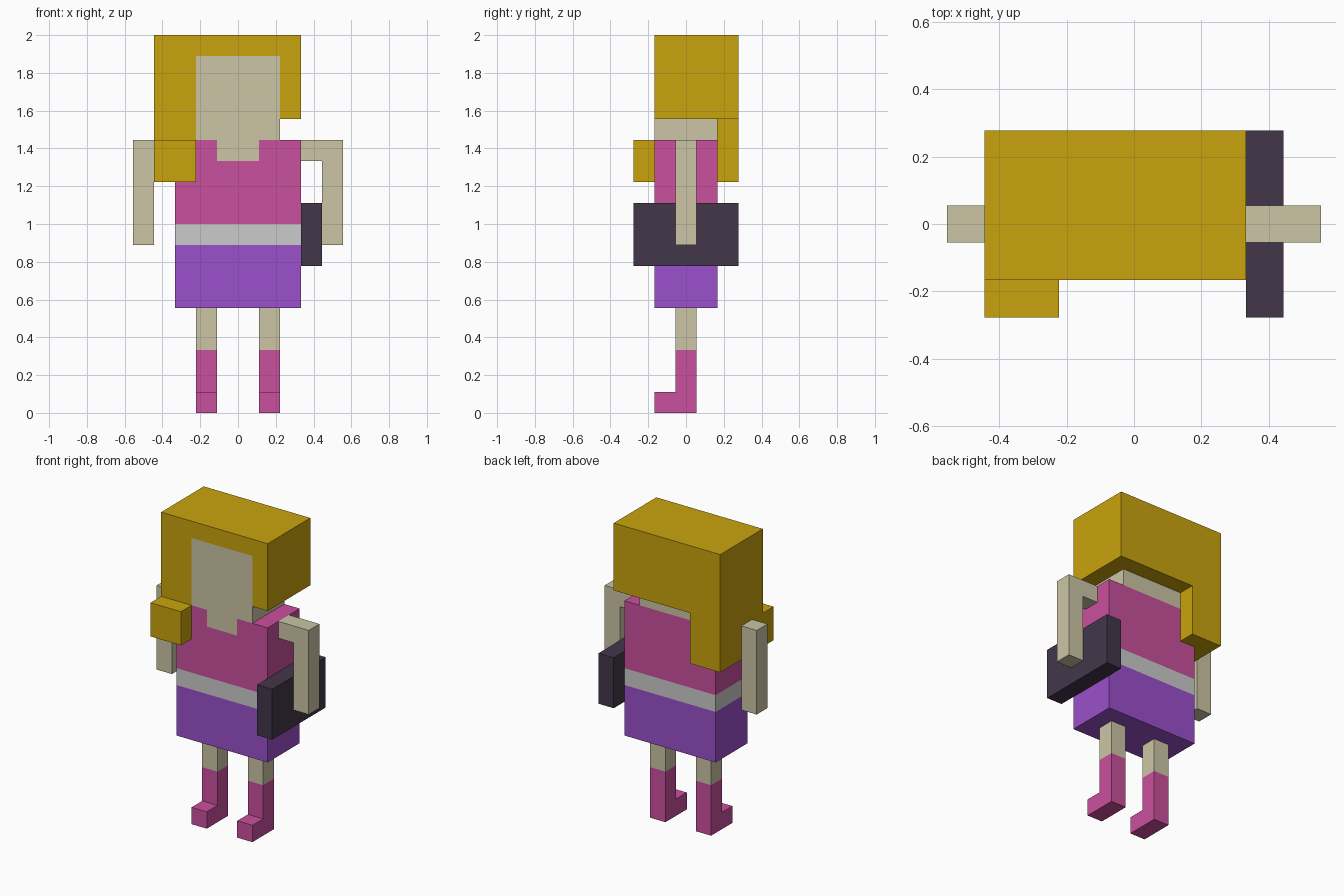
import bpy, bmesh, math
from mathutils import Vector

if "Cube" in bpy.data.objects:
    bpy.data.objects.remove(bpy.data.objects["Cube"])

U = 2 / 9  / 2          # one block; the figure is 18 blocks tall


def material(name, r, g, b):
    lin = [((c / 255 + 0.055) / 1.055) ** 2.4 if c > 10 else c / 255 / 12.92 for c in (r, g, b)]
    m = bpy.data.materials.new(name)
    m.diffuse_color = (*lin, 1)
    m.use_nodes = True
    m.node_tree.nodes["Principled BSDF"].inputs["Base Color"].default_value = m.diffuse_color
    return m


HAIR = material("golden hair", 202, 164, 14)
SKIN = material("skin", 203, 197, 165)
PINK = material("pink", 202, 80, 158)
GREY = material("light grey", 203, 203, 203)
PURPLE = material("purple", 155, 80, 204)
DARK = material("dark plum", 66, 54, 74)

DIRS = [Vector(d) for d in ((1, 0, 0), (-1, 0, 0), (0, 1, 0), (0, -1, 0), (0, 0, 1), (0, 0, -1))]


def blocks(name, boxes, mats, rule=lambda c, n: 0):
    """Join block-unit boxes (x0,x1, y0,y1, z0,z1) into one skin; y counts from the front (0..5).
    rule(face centre in blocks, normal) picks the material index."""
    cells = {(x, y, z) for x0, x1, y0, y1, z0, z1 in boxes
             for x in range(x0, x1) for y in range(y0, y1) for z in range(z0, z1)}
    bm = bmesh.new()
    for cell in cells:
        for n in DIRS:
            if tuple(int(a + b) for a, b in zip(cell, n)) in cells:
                continue
            c = Vector(cell) + Vector((.5, .5, .5)) + n / 2
            a = Vector((n.y, n.z, n.x)) / 2
            b = n.cross(a)
            f = bm.faces.new([bm.verts.new((c + s * a + t * b - Vector((0, 2.5, 0))) * U)
                              for s, t in ((1, 1), (-1, 1), (-1, -1), (1, -1))])
            f.material_index = rule(c, n)
    bmesh.ops.remove_doubles(bm, verts=bm.verts, dist=1e-4)
    bmesh.ops.recalc_face_normals(bm, faces=bm.faces)
    bmesh.ops.dissolve_limit(bm, angle_limit=math.radians(1), verts=bm.verts,
                             edges=bm.edges, delimit={'MATERIAL'})
    me = bpy.data.meshes.new(name)
    bm.to_mesh(me)
    bm.free()
    for m in mats:
        me.materials.append(m)
    ob = bpy.data.objects.new(name, me)
    bpy.context.collection.objects.link(ob)


def torso_colour(c, n):
    if n.y < 0 and abs(c.x) < 1 and c.z > 12:    # neckline
        return 3
    return 0 if c.z < 8 else 1 if c.z < 9 else 2


# dress: skirt, belt and top
blocks("dress", [(-3, 3, 1, 4, 5, 13)], [PURPLE, GREY, PINK, SKIN], torso_colour)

# head, with its face flush with the hair
blocks("head", [(-2, 2, 1, 4, 13, 17)], [SKIN])

# hair: cap, short right side, long left side wrapping to a front lock
blocks("hair", [(-4, 3, 1, 5, 17, 18),
                (2, 3, 1, 5, 14, 17),
                (-2, 2, 4, 5, 14, 17),
                (-4, -2, 1, 5, 13, 17),
                (-4, -3, 1, 4, 11, 13),
                (-4, -2, 4, 5, 11, 13),
                (-4, -2, 0, 1, 11, 13)], [HAIR])

# arms: the left shoulder is hidden in the hair
blocks("left_arm", [(-5, -4, 2, 3, 8, 13)], [SKIN])
blocks("right_arm", [(4, 5, 2, 3, 8, 13), (3, 4, 2, 3, 12, 13)], [SKIN])

# handbag under the right arm
blocks("handbag", [(3, 4, 0, 5, 7, 10)], [DARK])

# legs with pink boots
for side, x in (("left", -2), ("right", 1)):
    blocks(side + "_leg", [(x, x + 1, 2, 3, 0, 5), (x, x + 1, 1, 2, 0, 1)],
           [PINK, SKIN], lambda c, n: int(c.z > 3))
